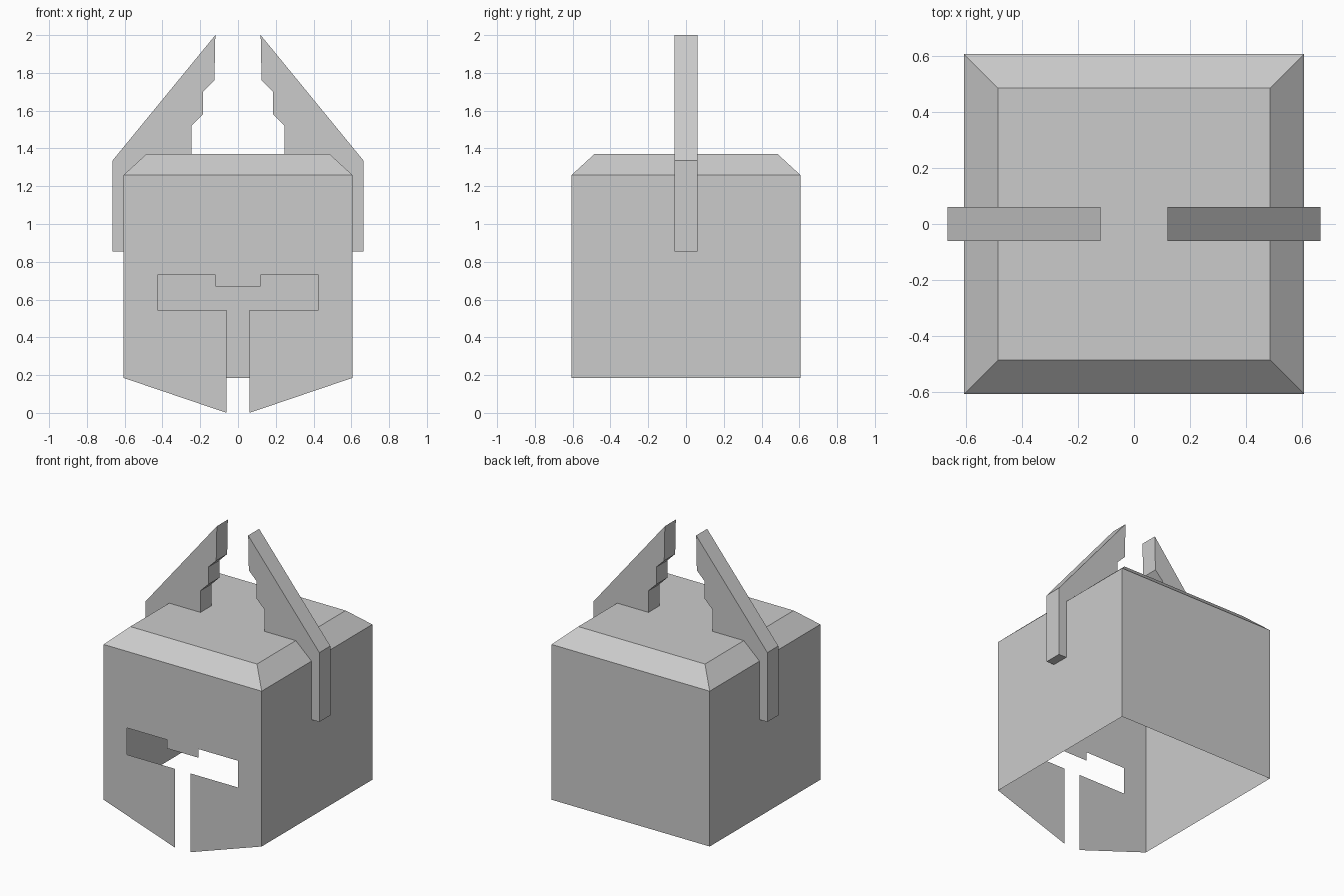
import bpy
import bmesh

default = bpy.data.objects.get("Cube")
if default:
    bpy.data.objects.remove(default, do_unlink=True)

# Single plain steel colour
steel = bpy.data.materials.new("grey steel")
steel.use_nodes = True
GREY = (0.6, 0.6, 0.6, 1.0)
steel.diffuse_color = GREY
steel.node_tree.nodes["Principled BSDF"].inputs["Base Color"].default_value = GREY


def finish(name, bm):
    mesh = bpy.data.meshes.new(name)
    bm.to_mesh(mesh)
    bm.free()
    mesh.materials.append(steel)
    obj = bpy.data.objects.new(name, mesh)
    bpy.context.collection.objects.link(obj)
    return obj


HALF, TOP_HALF = 0.605, 0.485       # half widths of the body and the crown
RIM, SHOULDER, CROWN = 0.185, 1.26, 1.37


def ring(bm, h, z):
    corners = [(-h, -h), (h, -h), (h, h), (-h, h)]
    return [bm.verts.new((x, y, z)) for x, y in corners]


# Helmet shell: thin walls, open below, with a sloped shoulder under a flat crown
bm = bmesh.new()
low = ring(bm, HALF, RIM)
mid = ring(bm, HALF, SHOULDER)
top = ring(bm, TOP_HALF, CROWN)
for i in range(4):
    j = (i + 1) % 4
    bm.faces.new((mid[i], mid[j], top[j], top[i]))
    if i > 0:                       # the front wall is the face plate
        bm.faces.new((low[i], low[j], mid[j], mid[i]))
bm.faces.new(top)

# Face plate: wall outline with the eye slot and the breathing slit
slot = [(0.12, 0.67), (0.12, 0.73), (0.425, 0.73), (0.425, 0.545),
        (0.06, 0.545), (0.06, 0)]
right_half = [bm.verts.new((x, -HALF, z)) for x, z in slot] + [low[1], mid[1]]
left_half = [bm.verts.new((-x, -HALF, z)) for x, z in slot] + [low[0], mid[0]]
bm.faces.new(right_half + left_half[::-1])
finish("helmet_shell", bm)

# Side fins: flat plates that hug the shoulder and rise to inward points
fin = [(0.12, 2.0), (0.665, 1.335), (0.665, 0.855), (HALF, 0.855),
       (HALF, SHOULDER), (TOP_HALF, CROWN), (0.245, CROWN), (0.245, 1.52),
       (0.185, 1.58), (0.185, 1.70), (0.125, 1.76)]
for name, side in (("left_fin", 1), ("right_fin", -1)):
    bm = bmesh.new()
    face = bm.faces.new([bm.verts.new((side * x, -0.06, z)) for x, z in fin])
    grown = bmesh.ops.extrude_face_region(bm, geom=[face], use_keep_orig=True)
    moved = [v for v in grown["geom"] if isinstance(v, bmesh.types.BMVert)]
    bmesh.ops.translate(bm, verts=moved, vec=(0, 0.12, 0))
    bmesh.ops.recalc_face_normals(bm, faces=bm.faces)
    finish(name, bm)
